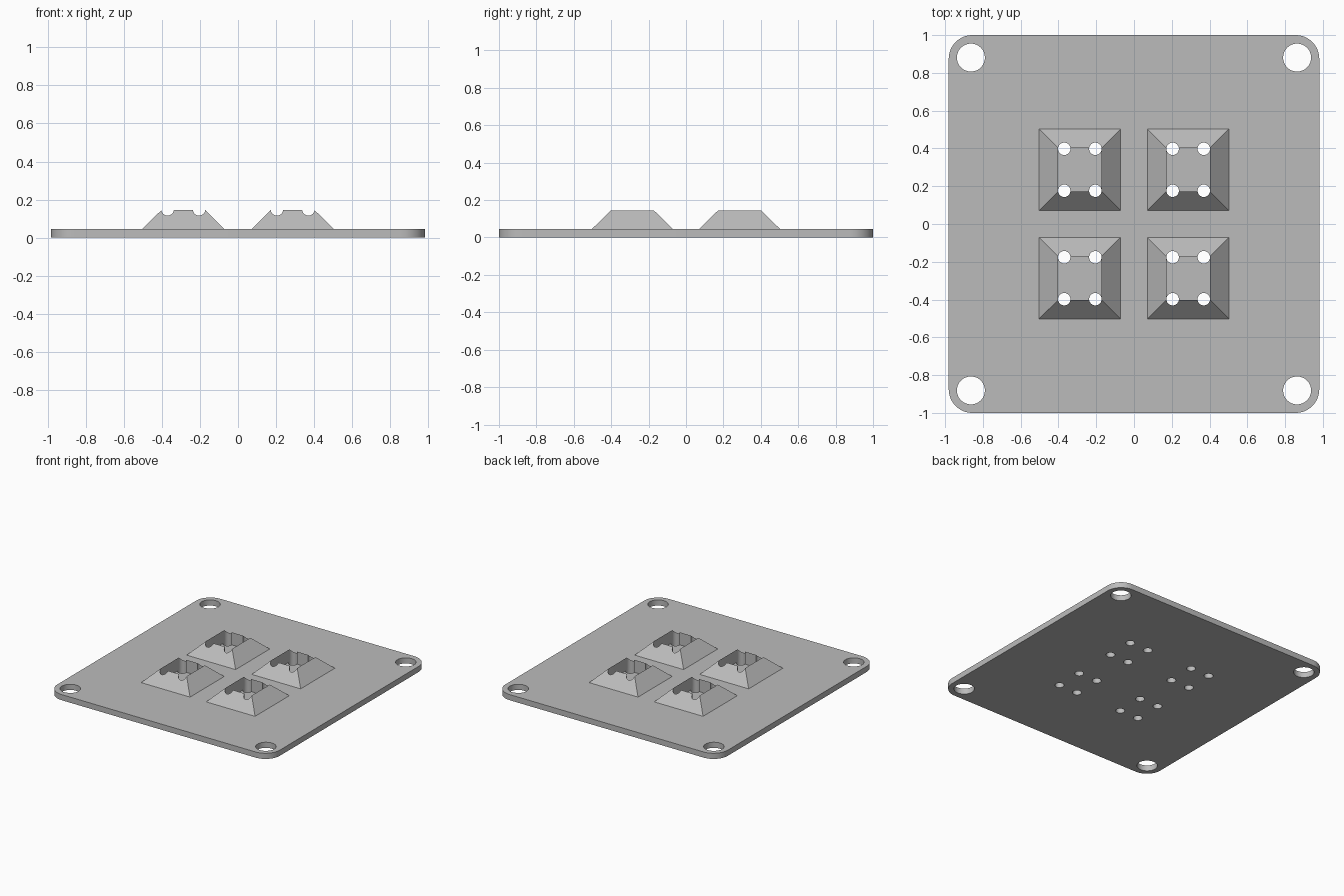
import bpy
import bmesh
import math

cube = bpy.data.objects.get("Cube")
if cube:
    bpy.data.objects.remove(cube, do_unlink=True)

HALF_X, HALF_Y, THICK = 0.981, 1.0, 0.045
CORNER_R = 0.125
MOUNT_X, MOUNT_Y, MOUNT_R = 0.8635, 0.881, 0.074
PAD = 0.287                      # pad centre offset on both axes
BASE, TOP, RIM_Z = 0.216, 0.115, 0.145
PIN_X, PIN_Y, PIN_R = 0.0825, 0.111, 0.033
SIGNS = [(-1, -1), (1, -1), (1, 1), (-1, 1)]

grey = bpy.data.materials.new("plain_grey")
grey.use_nodes = True
colour = (0.5, 0.5, 0.5, 1)
grey.diffuse_color = colour
grey.node_tree.nodes["Principled BSDF"].inputs["Base Color"].default_value = colour


def add_object(name, bm):
    bmesh.ops.recalc_face_normals(bm, faces=bm.faces)
    mesh = bpy.data.meshes.new(name)
    bm.to_mesh(mesh)
    bm.free()
    mesh.materials.append(grey)
    obj = bpy.data.objects.new(name, mesh)
    bpy.context.collection.objects.link(obj)
    return obj


def loft(bm, rings):
    """Skin consecutive rings of vertices, returning the vertex rings."""
    loops = [[bm.verts.new(p) for p in ring] for ring in rings]
    for a, b in zip(loops, loops[1:]):
        for i in range(len(a)):
            j = (i + 1) % len(a)
            bm.faces.new((a[i], a[j], b[j], b[i]))
    return loops


def cylinder(bm, x, y, r, sides):
    angles = [2 * math.pi * i / sides for i in range(sides)]
    rings = [[(x + r * math.cos(a), y + r * math.sin(a), z) for a in angles]
             for z in (-0.1, 0.3)]
    for ring in loft(bm, rings):
        bm.faces.new(ring)


def apply_boolean(target, helper, operation):
    helper.hide_render = True
    mod = target.modifiers.new(operation, 'BOOLEAN')
    mod.operation, mod.object, mod.solver = operation, helper, 'EXACT'
    bpy.context.view_layer.objects.active = target
    bpy.ops.object.modifier_apply(modifier=mod.name)
    bpy.data.objects.remove(helper, do_unlink=True)


# Rounded plate
outline = []
for quarter, (sx, sy) in enumerate([(1, 1), (-1, 1), (-1, -1), (1, -1)]):
    for step in range(13):
        a = math.pi / 2 * (quarter + step / 12)
        outline.append((sx * (HALF_X - CORNER_R) + CORNER_R * math.cos(a),
                        sy * (HALF_Y - CORNER_R) + CORNER_R * math.sin(a)))
bm = bmesh.new()
for ring in loft(bm, [[(x, y, z) for x, y in outline] for z in (0, THICK)]):
    bm.faces.new(ring)
plate = add_object("base_plate", bm)

# Four sloped collars with square pockets, sunk into the plate
bm = bmesh.new()
for cx, cy in SIGNS:
    section = [(BASE, THICK / 2), (BASE, THICK), (TOP, RIM_Z), (TOP, THICK / 2)]
    section.append(section[0])
    loft(bm, [[(cx * PAD + sx * h, cy * PAD + sy * h, z) for sx, sy in SIGNS]
              for h, z in section])
bmesh.ops.remove_doubles(bm, verts=bm.verts, dist=0.0001)
apply_boolean(plate, add_object("sloped_collars", bm), 'UNION')

# Corner mounting holes and four pin holes through each collar
bm = bmesh.new()
for cx, cy in SIGNS:
    cylinder(bm, cx * MOUNT_X, cy * MOUNT_Y, MOUNT_R, 48)
    for sx, sy in SIGNS:
        cylinder(bm, cx * PAD + sx * PIN_X, cy * PAD + sy * PIN_Y, PIN_R, 32)
apply_boolean(plate, add_object("hole_cutters", bm), 'DIFFERENCE')

# Smooth curved walls, keep hard edges
bpy.ops.object.select_all(action='DESELECT')
plate.select_set(True)
bpy.context.view_layer.objects.active = plate
bpy.ops.object.shade_smooth_by_angle(angle=math.radians(25))
